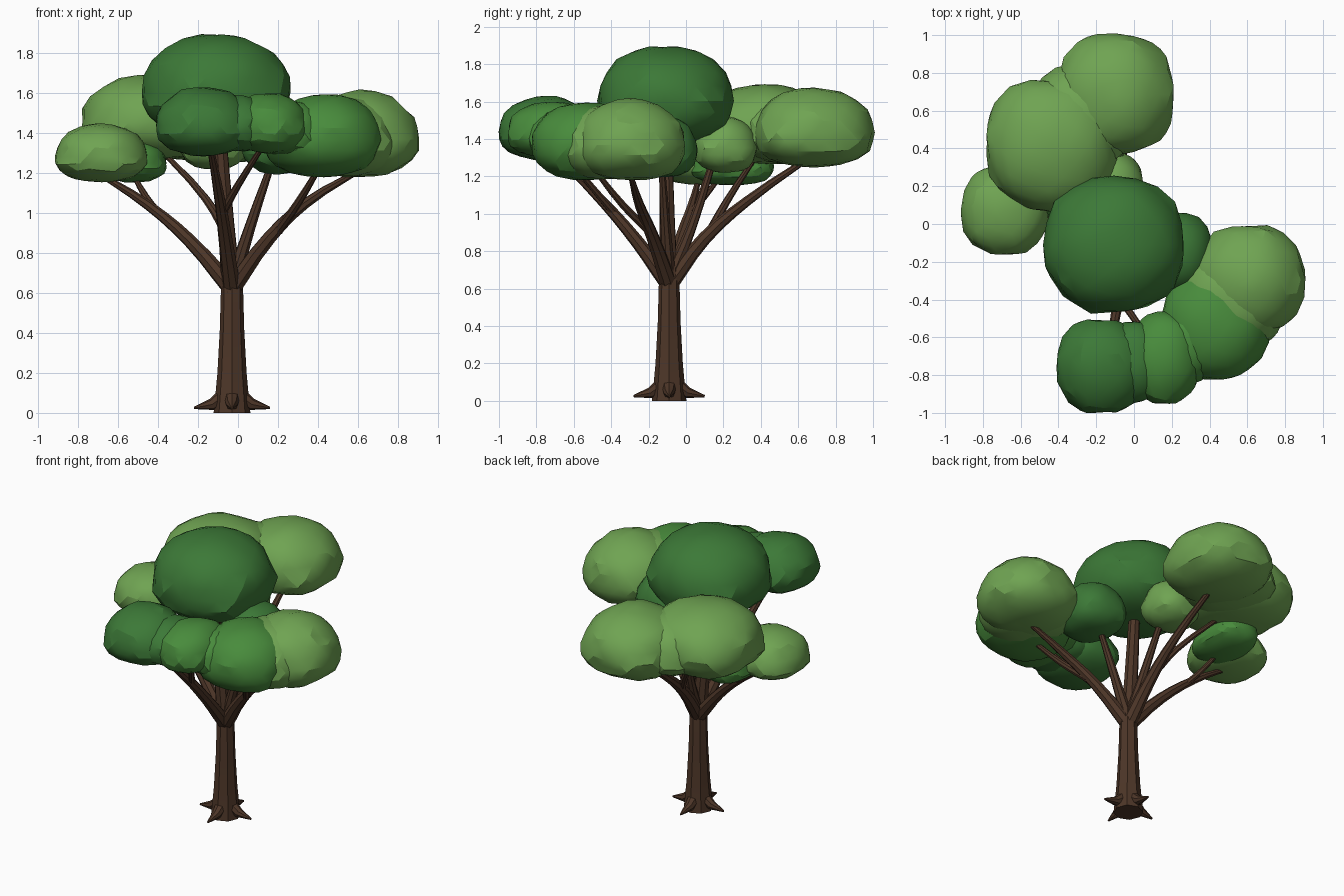
import bpy, bmesh, math
from mathutils import Vector, noise

if "Cube" in bpy.data.objects:
    bpy.data.objects.remove(bpy.data.objects["Cube"])


def material(name, rgb):
    m = bpy.data.materials.new(name)
    m.diffuse_color = (*rgb, 1)
    m.use_nodes = True
    m.node_tree.nodes["Principled BSDF"].inputs["Base Color"].default_value = m.diffuse_color
    return m


BARK = material("bark", (0.075, 0.037, 0.021))
DARK = material("dark_leaf", (0.045, 0.19, 0.038))
MID = material("mid_leaf", (0.065, 0.26, 0.045))
LIGHT = material("light_leaf", (0.16, 0.37, 0.085))


def finish(ob, mat, angle):
    ob.data.materials.clear()
    ob.data.materials.append(mat)
    bpy.ops.object.select_all(action='DESELECT')
    ob.select_set(True)
    bpy.context.view_layer.objects.active = ob
    if ob.type == 'CURVE':
        bpy.ops.object.convert(target='MESH')
    bpy.ops.object.shade_smooth_by_angle(angle=math.radians(angle))


def limb(name, pts, smooth=True):
    """Tapered eight-sided tube through (x, y, z, radius) points."""
    cu = bpy.data.curves.new(name, 'CURVE')
    cu.dimensions = '3D'
    cu.bevel_depth = 1.0
    cu.bevel_resolution = 2
    cu.use_fill_caps = True
    cu.resolution_u = 3
    sp = cu.splines.new('BEZIER' if smooth else 'POLY')
    seq = sp.bezier_points if smooth else sp.points
    seq.add(len(pts) - 1)
    for p, (x, y, z, r) in zip(seq, pts):
        p.co = (x, y, z) if smooth else (x, y, z, 1)
        p.radius = r
        if smooth:
            p.handle_left_type = p.handle_right_type = 'AUTO'
    ob = bpy.data.objects.new(name, cu)
    bpy.context.collection.objects.link(ob)
    finish(ob, BARK, 40)


def leaf_clump(name, centre, radii, mat, seed):
    """Lumpy faceted icosphere: domed above, flatter below, widest under the middle."""
    bm = bmesh.new()
    bmesh.ops.create_icosphere(bm, subdivisions=3, radius=1)
    for v in bm.verts:
        d = v.co.normalized()
        p = 2.15 if d.z > 0 else 2.5
        s = sum(abs(c) ** p for c in d) ** (-1 / p)
        s *= 1 + 0.05 * noise.noise(d * 1.8 + Vector((seed * 7.3, 1.7, 4.1)))
        s += 0.035 * noise.noise(d * 4.5 + Vector((3.3, seed * 5.1, 0.6)))
        z = d.z * s * (1.12 if d.z > 0 else 0.88) - 0.12
        v.co = Vector(centre) + Vector((d.x * s * radii[0], d.y * s * radii[1], z * radii[2]))
    me = bpy.data.meshes.new(name)
    bm.to_mesh(me)
    bm.free()
    ob = bpy.data.objects.new(name, me)
    bpy.context.collection.objects.link(ob)
    finish(ob, mat, 20)


# Trunk with flared foot
TX, TY = -0.03, -0.09
limb("trunk", [(TX, TY, 0, 0.092), (TX, TY, 0.06, 0.086), (TX, TY, 0.2, 0.073),
               (TX, TY, 0.42, 0.061), (TX, TY, 0.64, 0.055), (TX, TY, 0.72, 0.047)], False)

# Four roots
for i in range(4):
    a = math.radians(90 * i)
    c, s = math.cos(a), math.sin(a)
    limb(f"root_{i + 1}", [(TX + c * r, TY + s * r, z, w) for r, z, w in
                           ((0.04, 0.085, 0.04), (0.10, 0.042, 0.030), (0.19, 0.025, 0.006))], False)

# Main branches
limb("centre_branch", [(TX, TY, 0.60, 0.052), (-0.06, -0.10, 0.95, 0.043), (-0.10, -0.11, 1.5, 0.034)])
limb("left_branch", [(TX, TY, 0.62, 0.046), (-0.24, -0.03, 0.86, 0.034),
                     (-0.45, 0.03, 1.04, 0.025), (-0.70, 0.07, 1.20, 0.013)])
limb("right_branch", [(TX, TY, 0.62, 0.046), (0.16, -0.18, 0.88, 0.035),
                      (0.34, -0.25, 1.05, 0.026), (0.62, -0.30, 1.22, 0.013)])
limb("front_branch", [(TX, TY, 0.62, 0.046), (-0.06, -0.26, 0.85, 0.036),
                      (-0.09, -0.44, 1.06, 0.028), (-0.14, -0.72, 1.34, 0.016)])
limb("back_branch", [(TX, TY, 0.62, 0.046), (-0.05, 0.10, 0.87, 0.036),
                     (-0.06, 0.33, 1.07, 0.026), (-0.09, 0.69, 1.32, 0.014)])
limb("inner_right_branch", [(TX, TY, 0.64, 0.040), (0.06, -0.11, 0.93, 0.028), (0.18, -0.13, 1.28, 0.016)])
limb("inner_back_branch", [(TX, TY, 0.64, 0.038), (-0.05, 0.03, 0.93, 0.027), (-0.10, 0.15, 1.30, 0.018)])

# Forks
limb("left_fork", [(-0.40, 0.02, 1.0, 0.020), (-0.46, 0.09, 1.08, 0.017), (-0.54, 0.20, 1.22, 0.011)])
limb("right_fork", [(0.20, -0.20, 0.91, 0.024), (0.30, -0.34, 1.05, 0.020), (0.42, -0.50, 1.25, 0.013)])
limb("front_fork", [(-0.08, -0.38, 1.0, 0.022), (0.0, -0.50, 1.14, 0.018), (0.14, -0.68, 1.36, 0.012)])
limb("back_fork", [(-0.05, 0.12, 0.89, 0.025), (-0.16, 0.22, 1.07, 0.020), (-0.40, 0.39, 1.33, 0.012)])

# Foliage, with joining clumps that fill the waists between neighbours
CLUMPS = [
    ("crown_foliage", (-0.105, -0.11, 1.635), (0.37, 0.36, 0.26), DARK),
    ("back_left_foliage", (-0.435, 0.42, 1.48), (0.35, 0.35, 0.215), LIGHT),
    ("back_join_foliage", (-0.28, 0.56, 1.455), (0.28, 0.28, 0.185), LIGHT),
    ("back_foliage", (-0.10, 0.685, 1.46), (0.315, 0.32, 0.21), LIGHT),
    ("left_foliage", (-0.685, 0.07, 1.30), (0.23, 0.235, 0.145), LIGHT),
    ("left_inner_foliage", (-0.52, 0.25, 1.265), (0.165, 0.225, 0.11), MID),
    ("inner_back_foliage", (-0.12, 0.21, 1.37), (0.17, 0.17, 0.15), LIGHT),
    ("inner_right_foliage", (0.22, -0.15, 1.36), (0.195, 0.215, 0.165), DARK),
    ("front_right_foliage", (0.43, -0.53, 1.39), (0.29, 0.295, 0.205), MID),
    ("right_join_foliage", (0.52, -0.40, 1.385), (0.28, 0.28, 0.195), LIGHT),
    ("right_foliage", (0.61, -0.295, 1.395), (0.295, 0.29, 0.215), LIGHT),
    ("front_middle_foliage", (0.16, -0.71, 1.45), (0.19, 0.245, 0.15), MID),
    ("front_join_foliage", (0.28, -0.63, 1.42), (0.16, 0.21, 0.14), MID),
    ("front_left_join_foliage", (0.0, -0.73, 1.45), (0.16, 0.215, 0.14), DARK),
    ("front_left_foliage", (-0.17, -0.755, 1.46), (0.24, 0.25, 0.17), DARK),
]
for i, (name, centre, radii, mat) in enumerate(CLUMPS):
    leaf_clump(name, centre, radii, mat, i + 1)
